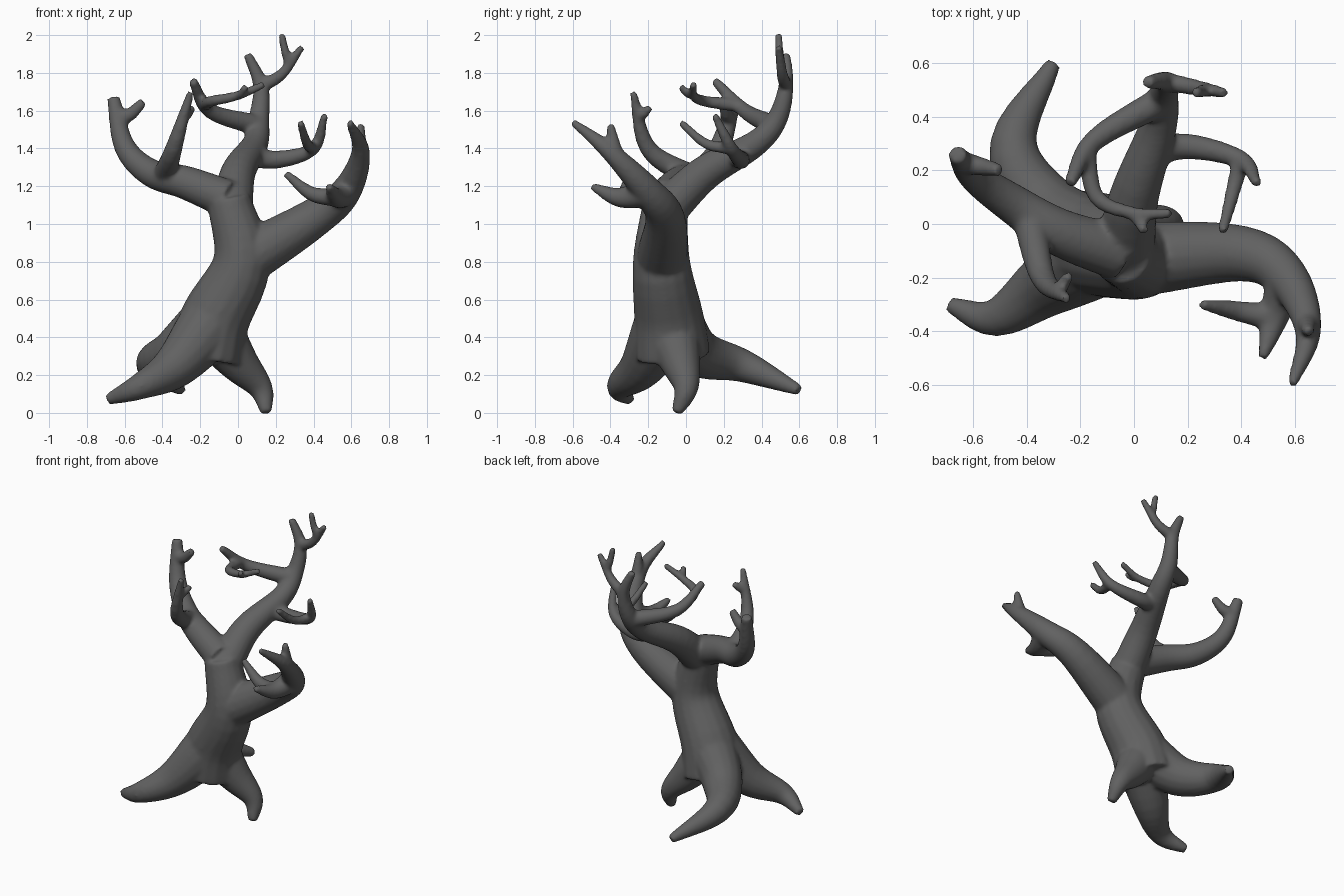
import bpy
import bmesh
import math
from mathutils import Vector, geometry

if "Cube" in bpy.data.objects:
    bpy.data.objects.remove(bpy.data.objects["Cube"], do_unlink=True)

SIDES = 16
STEPS = 6
builder = bmesh.new()


def smooth_path(points):
    """Smooth curve that passes through every point."""
    first = points[0] - (points[1] - points[0])
    last = points[-1] + (points[-1] - points[-2])
    keys = [first, *points, last]
    path = []
    for before, start, end, after in zip(keys, keys[1:], keys[2:], keys[3:]):
        leave = start + (end - before) / 6
        arrive = end - (after - start) / 6
        path += geometry.interpolate_bezier(start, leave, arrive, end, STEPS)[:-1]
    return path + [points[-1]]


def taper(path, thick, thin):
    """Radius at each node, falling ever faster towards the tip."""
    travelled = [0]
    for start, end in zip(path, path[1:]):
        travelled.append(travelled[-1] + (end - start).length)
    return [thick + (thin - thick) * (distance / travelled[-1]) ** 1.2
            for distance in travelled]


def add_tube(path, radii):
    """Closed tube; its side direction is carried along so it never twists."""
    rings = []
    side = (path[1] - path[0]).orthogonal()
    for index, (node, radius) in enumerate(zip(path, radii)):
        previous = path[max(index - 1, 0)]
        following = path[min(index + 1, len(path) - 1)]
        along = (following - previous).normalized()
        side = (side - along * side.dot(along)).normalized()
        across = along.cross(side)
        angles = [math.tau * corner / SIDES for corner in range(SIDES)]
        rings.append([
            builder.verts.new(node + radius * (side * math.cos(a) + across * math.sin(a)))
            for a in angles])
    for lower, upper in zip(rings, rings[1:]):
        for corner in range(SIDES):
            builder.faces.new((lower[corner - 1], lower[corner],
                               upper[corner], upper[corner - 1]))
    builder.faces.new(reversed(rings[0]))
    builder.faces.new(rings[-1])


def grow(points, thick, tip):
    """Build one limb and return its path and radii for later branches."""
    path = smooth_path(points)
    radii = taper(path, thick, tip)
    add_tube(path, radii)
    return path, radii


def sprout(parent, share, *points, girth=.95, tip=.02):
    """Grow a limb out of its parent, at a share of the parent's length."""
    path, radii = parent
    index = round(share * (len(path) - 1))
    nodes = [path[index], *map(Vector, points)]
    if len(nodes) == 2:
        # A plain twig sags in the middle and curls up to its tip
        start, end = nodes
        sag = Vector((0, 0, (end - start).length / 7))
        nodes.insert(1, (start + end) / 2 - sag)
    return grow(nodes, radii[index] * girth, tip)


# Leaning trunk
trunk_points = [(-.17, -.07, .3), (-.12, -.09, .5), (.02, -.13, .8), (-.05, -.11, 1.13)]
trunk = grow([Vector(point) for point in trunk_points], thick=.2, tip=.115)

# Three spreading roots, flaring out of the trunk well above the ground
front_root = sprout(trunk, .33, (-.33, -.23, .25), (-.52, -.35, .14), (-.69, -.3, .07), tip=.03)
back_root = sprout(trunk, .33, (-.33, .06, .32), (-.45, .3, .25), (-.3, .6, .12),
                   girth=.9, tip=.03)
left_root = sprout(trunk, .3, (0, -.03, .27), (.12, 0, .13), (.15, -.05, 0), girth=.8, tip=.03)

# Left bough with its nub and forked side branch
left_bough = sprout(trunk, .66, (.4, -.11, 1.03), (.57, -.2, 1.17), (.65, -.4, 1.38),
                    (.59, -.6, 1.54), girth=.92)
left_nub = sprout(left_bough, .68, (.65, -.4, 1.53), girth=.8)
left_side_branch = sprout(left_bough, .5, (.48, -.5, 1.2))
left_side_twig = sprout(left_side_branch, .5, (.25, -.3, 1.27))

# Right bough with its end twig and rising branch
right_bough = sprout(trunk, 1, (-.28, -.03, 1.22), (-.46, .08, 1.27), (-.6, .18, 1.41),
                     (-.66, .26, 1.67), girth=.9, tip=.035)
right_end_twig = sprout(right_bough, .9, (-.5, .2, 1.65), tip=.025)
rising_branch = sprout(right_bough, .4, (-.34, -.2, 1.4), (-.25, -.28, 1.7), girth=.8)
rising_twig = sprout(rising_branch, .8, (-.24, -.19, 1.62))

# Back bough with its crown fork
back_bough = sprout(trunk, .95, (0, .1, 1.27), (.09, .36, 1.42), (.11, .48, 1.55),
                    (.12, .53, 1.73), (.05, .53, 1.9), girth=.9, tip=.025)
crown_branch = sprout(back_bough, .8, (.34, .49, 1.94), girth=.9)
crown_twig = sprout(crown_branch, .7, (.23, .49, 2.01))

# Left branch of the back bough
outer_branch = sprout(back_bough, .3, (.2, .29, 1.34), (.4, .24, 1.4), (.46, .15, 1.58), girth=.7)
outer_twig = sprout(outer_branch, .7, (.33, -.03, 1.54))

# Right branch of the back bough, curling forward
curled_branch = sprout(back_bough, .58, (-.15, .31, 1.6), (-.24, .15, 1.76), tip=.025)
curled_fork = sprout(curled_branch, .55, (-.14, .1, 1.65), (0, .04, 1.68), (.14, .04, 1.74))
curled_twig = sprout(curled_fork, .67, (.04, -.03, 1.73))

# One fused tree surface
mesh = bpy.data.meshes.new("bare_tree")
bmesh.ops.recalc_face_normals(builder, faces=builder.faces[:])
builder.to_mesh(mesh)
builder.free()
tree = bpy.data.objects.new("bare_tree", mesh)
bpy.context.collection.objects.link(tree)

bark = bpy.data.materials.new("dark_grey_bark")
bark.use_nodes = True
colour = (.12, .12, .12, 1)
bark.diffuse_color = colour
bark.node_tree.nodes["Principled BSDF"].inputs["Base Color"].default_value = colour
mesh.materials.append(bark)

# Weld the limbs together and soften the joints
fuse = tree.modifiers.new("fuse", "REMESH")
fuse.mode = "VOXEL"
fuse.voxel_size = .011
fuse.use_smooth_shade = True
soften = tree.modifiers.new("soften", "SMOOTH")
soften.factor = .5
soften.iterations = 12
